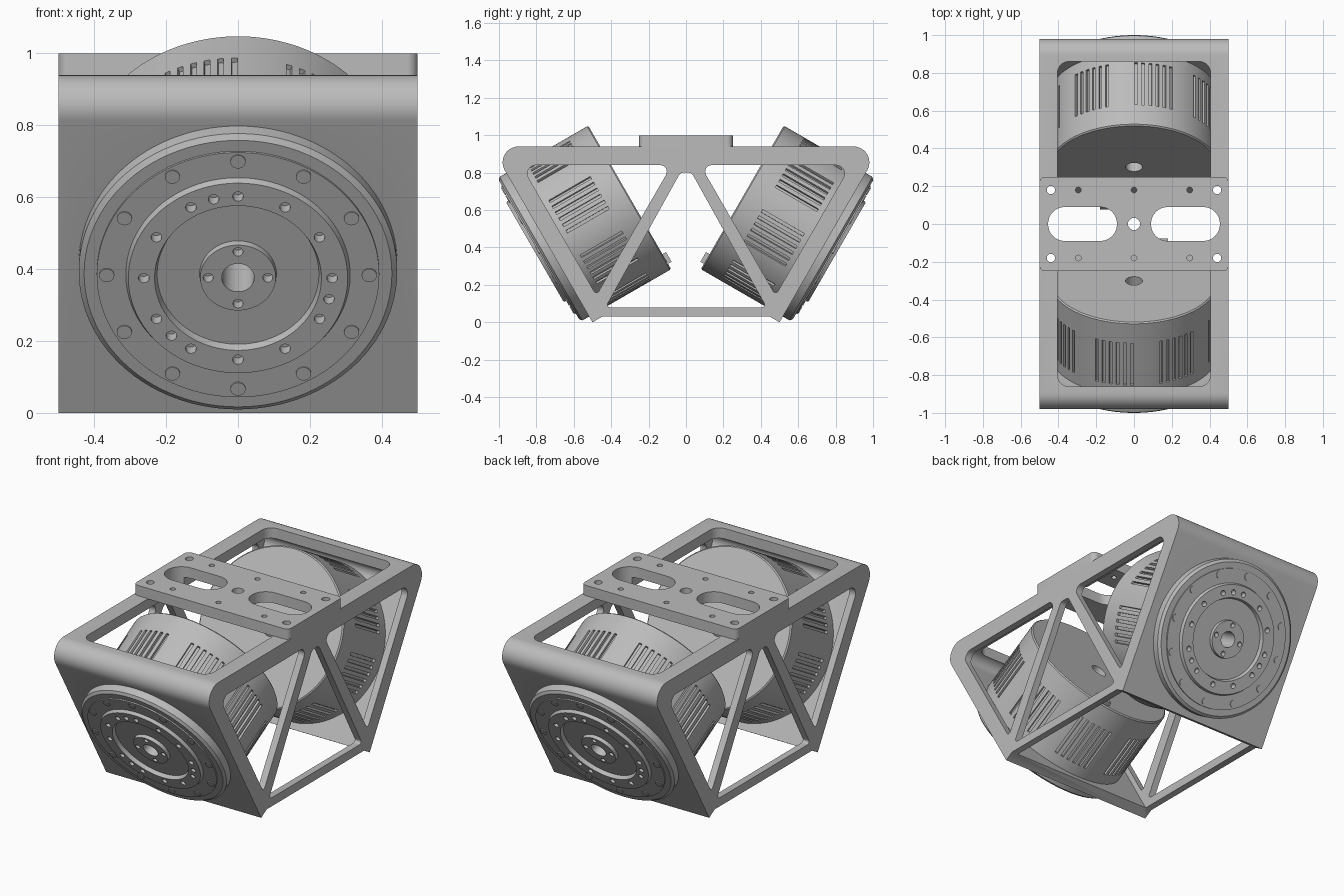
import bpy, bmesh, math
from mathutils import Vector, Matrix

old = bpy.data.objects.get("Cube")
if old:
    bpy.data.objects.remove(old, do_unlink=True)

grey = bpy.data.materials.new("machined_grey")
grey.use_nodes = True
GREY = (0.5, 0.5, 0.5, 1)
grey.diffuse_color = GREY
grey.node_tree.nodes["Principled BSDF"].inputs["Base Color"].default_value = GREY


def finish(name, bm):
    bmesh.ops.recalc_face_normals(bm, faces=bm.faces)
    mesh = bpy.data.meshes.new(name)
    bm.to_mesh(mesh)
    bm.free()
    mesh.materials.append(grey)
    ob = bpy.data.objects.new(name, mesh)
    bpy.context.collection.objects.link(ob)
    return ob


def rounded(corners, radii, steps=8):
    """Polygon with each corner replaced by an arc."""
    out = []
    for i, (c, r) in enumerate(zip(corners, radii)):
        p = Vector(c)
        if r == 0:
            out.append(p)
            continue
        d1 = (Vector(corners[i - 1]) - p).normalized()
        d2 = (Vector(corners[(i + 1) % len(corners)]) - p).normalized()
        half = d1.angle(d2) / 2
        centre = p + (d1 + d2).normalized() * r / math.sin(half)
        v1 = p + d1 * r / math.tan(half) - centre
        v2 = p + d2 * r / math.tan(half) - centre
        # even angular steps between the two tangent points
        span = v1.angle(v2)
        for k in range(steps + 1):
            f = k / steps
            v = (v1 * math.sin((1 - f) * span) + v2 * math.sin(f * span)) / math.sin(span)
            out.append(centre + v)
    return out


def rect(x0, x1, y0, y1, r):
    return rounded([(x0, y0), (x1, y0), (x1, y1), (x0, y1)], [r] * 4)


def prism(name, pts, axis, lo, hi):
    """Extrude a flat shape along x (shape in y,z) or z (shape in x,y)."""
    place = (lambda p, t: (t, p[0], p[1])) if axis == "x" else (lambda p, t: (p[0], p[1], t))
    bm = bmesh.new()
    a = [bm.verts.new(place(p, lo)) for p in pts]
    b = [bm.verts.new(place(p, hi)) for p in pts]
    bm.faces.new(a)
    bm.faces.new(b)
    for i in range(len(pts)):
        j = (i + 1) % len(pts)
        bm.faces.new((a[i], a[j], b[j], b[i]))
    return finish(name, bm)


def cylinders(name, spots, lo, hi, matrix=Matrix(), sides=20):
    """Several upright cylinders, each spot being (x, y, radius)."""
    bm = bmesh.new()
    for x, y, r in spots:
        bmesh.ops.create_cone(bm, cap_ends=True, segments=sides, radius1=r, radius2=r,
                              depth=hi - lo,
                              matrix=matrix @ Matrix.Translation((x, y, (lo + hi) / 2)))
    return finish(name, bm)


def cut(ob, cutters):
    for c in cutters:
        mod = ob.modifiers.new("cut", "BOOLEAN")
        mod.operation = "DIFFERENCE"
        mod.solver = "EXACT"
        mod.object = c
        c.hide_render = True
        graph = bpy.context.evaluated_depsgraph_get()
        mesh = bpy.data.meshes.new_from_object(ob.evaluated_get(graph))
        ob.modifiers.clear()
        ob.data = mesh


def smooth(ob):
    bpy.ops.object.select_all(action="DESELECT")
    ob.select_set(True)
    bpy.context.view_layer.objects.active = ob
    bpy.ops.object.shade_smooth_by_angle(angle=math.radians(30))


def ring(count, radius, size, start=0):
    angles = [start + math.tau * k / count for k in range(count)]
    return [(radius * math.cos(a), radius * math.sin(a), size) for a in angles]


# Motor placement: local z points out through the sloped plate
C, S = math.cos(math.pi / 6), 0.5
front = Matrix(((1, 0, 0, 0), (0, -S, -C, -0.747), (0, C, -S, 0.41), (0, 0, 0, 1)))
back = Matrix.Rotation(math.pi, 4, "Z") @ front
TAN = math.tan(math.pi / 6)


def slope(z, inset=0):
    """Half length of the frame at height z, measured inside the sloped face."""
    return 0.5 + TAN * z - inset / C


# Frame: one block with trapezoid side outline, hollowed and pierced
TOP = 0.94
outline = rounded([(-0.5, 0), (-0.448, 0.03), (0.448, 0.03), (0.5, 0),
                   (slope(TOP), TOP), (-slope(TOP), TOP)], [0, 0, 0, 0, 0.085, 0.085], 12)
frame = prism("frame", outline, "x", -0.5, 0.5)

low, high = slope(-0.05, 0.06), slope(0.88, 0.06)
cavity = prism("cavity_cutter", rounded([(-low, -0.05), (low, -0.05), (high, 0.88), (-high, 0.88)],
                                        [0, 0, 0.05, 0.05]), "x", -0.46, 0.46)
centre_gap = prism("centre_gap_cutter", rounded(
    [(-0.43, 0.08), (0.43, 0.08), (0.03, 0.8), (-0.03, 0.8)], [0.015, 0.015, 0.03, 0.03]),
    "x", -0.6, 0.6)
window = prism("window_cutter", rect(-0.405, 0.405, -0.86, 0.86, 0.06), "z", 0.8, 1.1)
cutters = [cavity, centre_gap, window]
for s in (-1, 1):
    gap = [(s * slope(0.84, 0.09), 0.84), (s * 0.077, 0.84), (s * 0.479, 0.144)]
    cutters.append(prism("side_gap_cutter", rounded(gap, [0.045, 0.035, 0.015]), "x", -0.6, 0.6))
for m in (front, back):
    cutters.append(cylinders("motor_seat_cutter", [(0, 0, 0.43)], -0.1, 0.1, m, 96))

# Top mounting plate with two long slots and bolt holes
plate = prism("mounting_plate", rect(-0.5, 0.5, -0.25, 0.25, 0.03), "z", 0.938, 1.0)
slots = [prism("slot_cutter", rect(a, b, -0.09, 0.09, 0.089), "z", 0.8, 1.1)
         for a, b in ((-0.455, -0.09), (0.09, 0.455))]
spots = [(0, 0, 0.032)]
for y in (-0.18, 0.18):
    spots += [(x, y, 0.022) for x in (-0.44, 0.44)]
    spots += [(x, y, 0.015) for x in (-0.295, 0, 0.295)]
holes = cylinders("plate_hole_cutter", spots, 0.8, 1.1)
cut(frame, cutters + slots + [holes])
cut(plate, slots + [holes])

# Motor body: turned profile (radius, height) with a through bore
profile = [(0.045, -0.515), (0.436, -0.515), (0.443, -0.508), (0.443, -0.39),
           (0.443, -0.13), (0.443, 0.033), (0.428, 0.045), (0.393, 0.045),
           (0.393, 0.052), (0.312, 0.052), (0.305, 0.07), (0.232, 0.07),
           (0.225, 0.048), (0.107, 0.048), (0.105, 0.068), (0.045, 0.068)]
SEG = 144
bm = bmesh.new()
rings = []
for r, z in profile:
    rings.append([bm.verts.new((r * math.cos(math.tau * k / SEG), r * math.sin(math.tau * k / SEG), z))
                  for k in range(SEG)])
vents = []
for i, a in enumerate(rings):
    b = rings[(i + 1) % len(rings)]
    for k in range(SEG):
        n = (k + 1) % SEG
        face = bm.faces.new((a[k], a[n], b[n], b[k]))
        if profile[i][1] == -0.39 and k % 2 == 0 and k % 18 < 12:
            vents.append(face)
# Cooling slots sunk into the shell
bmesh.ops.recalc_face_normals(bm, faces=bm.faces)
bmesh.ops.inset_individual(bm, faces=vents, thickness=0.002)
bmesh.ops.inset_individual(bm, faces=vents, thickness=0.0005, depth=-0.014)
motor = finish("front_motor", bm)

# Threaded holes in the output ring and hub
ring_holes = ring(12, 0.262, 0.015)
for angle in (105, -15, 225):
    ring_holes += ring(1, 0.262, 0.015, math.radians(angle))
drill = cylinders("ring_hole_cutter", ring_holes + ring(4, 0.083, 0.014), 0.035, 0.1, sides=16)
cut(motor, [drill])

# Bolt heads around the rim and cable connector on the inner end
bolts = cylinders("front_motor_bolts", ring(12, 0.365, 0.021), 0.045, 0.056)
bm = bmesh.new()
bmesh.ops.create_cube(bm, size=1, matrix=Matrix.Translation((0.14, -0.38, -0.522))
                      @ Matrix.Diagonal((0.08, 0.06, 0.03, 1)))
connector = finish("front_motor_connector", bm)

for c in cutters + slots + [holes, drill]:
    bpy.data.objects.remove(c, do_unlink=True)
for ob in (frame, plate, motor, bolts, connector):
    smooth(ob)

# The rear unit is the front one turned half way round
for ob in (motor, bolts, connector):
    ob.matrix_world = front
    twin = ob.copy()
    twin.name = ob.name.replace("front", "back")
    bpy.context.collection.objects.link(twin)
    twin.matrix_world = back
